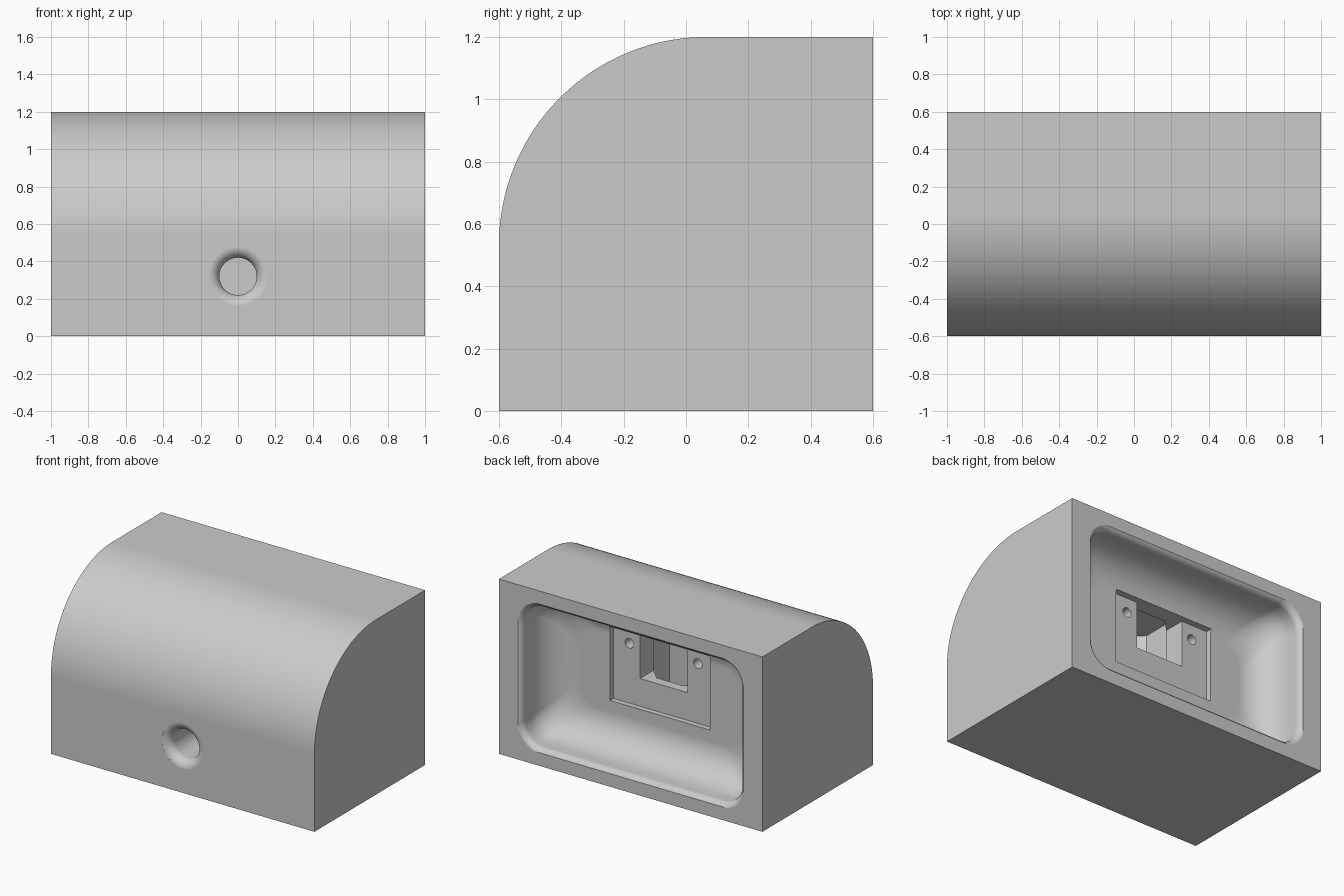
import bpy, bmesh, math
from math import sin, cos, pi, radians

if "Cube" in bpy.data.objects:
    bpy.data.objects.remove(bpy.data.objects["Cube"])


def make(name, bm):
    bmesh.ops.recalc_face_normals(bm, faces=bm.faces)
    me = bpy.data.meshes.new(name)
    bm.to_mesh(me)
    bm.free()
    ob = bpy.data.objects.new(name, me)
    bpy.context.collection.objects.link(ob)
    return ob


def loft(name, loops):
    """Closed solid skinned through loops that share a point count."""
    bm = bmesh.new()
    rings = [[bm.verts.new(p) for p in loop] for loop in loops]
    n = len(rings[0])
    for a, b in zip(rings, rings[1:]):
        for i in range(n):
            j = (i + 1) % n
            bm.faces.new((a[i], a[j], b[j], b[i]))
    bm.faces.new(rings[0])
    bm.faces.new(rings[-1])
    return make(name, bm)


def box(name, x, y, z):
    return loft(name, [[(x[0], yy, z[0]), (x[1], yy, z[0]),
                        (x[1], yy, z[1]), (x[0], yy, z[1])] for yy in y])


def ring(cx, cz, r, y, n):
    return [(cx + r * cos(2 * pi * i / n), y, cz + r * sin(2 * pi * i / n))
            for i in range(n)]


def rounded_rect(inset, y, r=0.15, seg=8):
    hx, hz, pts = 0.88 - inset, 0.535 - inset, []
    for k, (sx, sz) in enumerate(((1, 1), (-1, 1), (-1, -1), (1, -1))):
        for i in range(seg + 1):
            a = pi / 2 * (k + i / seg)
            pts.append((sx * (hx - r) + r * cos(a), y,
                        0.6 + sz * (hz - r) + r * sin(a)))
    return pts


# Housing: rounded-front profile extruded along x
R = 0.667
profile = [(0.6, 0.0), (0.6, 1.2)]
profile += [(-0.6 + R + R * cos(a), 1.2 - R + R * sin(a))
            for a in (pi / 2 * (1 + i / 40) for i in range(41))]
profile.append((-0.6, 0.0))
housing = loft("housing", [[(x, y, z) for y, z in profile] for x in (-1, 1)])

cutters = []

# Back cavity: rounded lip, then a deep fillet into the flat inner wall
lip, fil, depth = 0.05, 0.22, 0.32
steps = [(lip * sin(radians(t)), lip * (1 - cos(radians(t)))) for t in range(30, 91, 10)]
steps += [(lip + fil * (1 - cos(radians(t))), depth - fil + fil * sin(radians(t)))
          for t in range(0, 91, 9)]
d0 = steps[0][1]
loops = [rounded_rect(steps[0][0], 0.7)]
loops += [rounded_rect(i, 0.6 - (d - d0) * depth / (depth - d0)) for i, d in steps]
cutters.append(loft("cavity_cutter", loops))

# Mounting recess and the notch inside it
cutters.append(box("recess_cutter", (-0.38, 0.38), (0.243, 0.4), (0.41, 0.92)))
cutters.append(box("notch_cutter", (-0.18, 0.18), (0.0, 0.3), (0.6, 0.92)))

# Vertical eight-sided shaft
shaft_r = 0.24 / cos(pi / 8)
shaft = [(shaft_r * cos(pi / 8 + i * pi / 4), -0.065 + shaft_r * sin(pi / 8 + i * pi / 4))
         for i in range(8)]
cutters.append(loft("shaft_cutter", [[(x, y, z) for x, y in shaft] for z in (0.05, 1.02)]))

# Front port with a flared mouth
flare = [(0.16 - 0.06 * sin(radians(t)), -0.6 + 0.06 * (1 - cos(radians(t))))
         for t in range(5, 91, 5)]
loops = [ring(0, 0.32, flare[0][0], -0.7, 48)]
loops += [ring(0, 0.32, r, y, 48) for r, y in flare]
loops.append(ring(0, 0.32, 0.1, -0.2, 48))
cutters.append(loft("port_cutter", loops))

# Screw holes
for side in (-1, 1):
    cutters.append(loft("screw_hole_cutter",
                        [ring(side * 0.26, 0.82, 0.033, y, 24) for y in (0.1, 0.3)]))

for c in cutters:
    m = housing.modifiers.new(c.name, 'BOOLEAN')
    m.operation, m.solver, m.object = 'DIFFERENCE', 'EXACT', c

# Bake the cuts, drop the cutters and shade
bpy.context.view_layer.objects.active = housing
housing.select_set(True)
for m in list(housing.modifiers):
    bpy.ops.object.modifier_apply(modifier=m.name)
for c in cutters:
    bpy.data.objects.remove(c)
bpy.ops.object.shade_smooth_by_angle(angle=radians(28))
wn = housing.modifiers.new("weighted_normals", 'WEIGHTED_NORMAL')
wn.keep_sharp = True

grey = bpy.data.materials.new("light_grey")
grey.diffuse_color = (0.6, 0.6, 0.6, 1)
grey.use_nodes = True
grey.node_tree.nodes["Principled BSDF"].inputs["Base Color"].default_value = grey.diffuse_color
housing.data.materials.clear()
housing.data.materials.append(grey)
